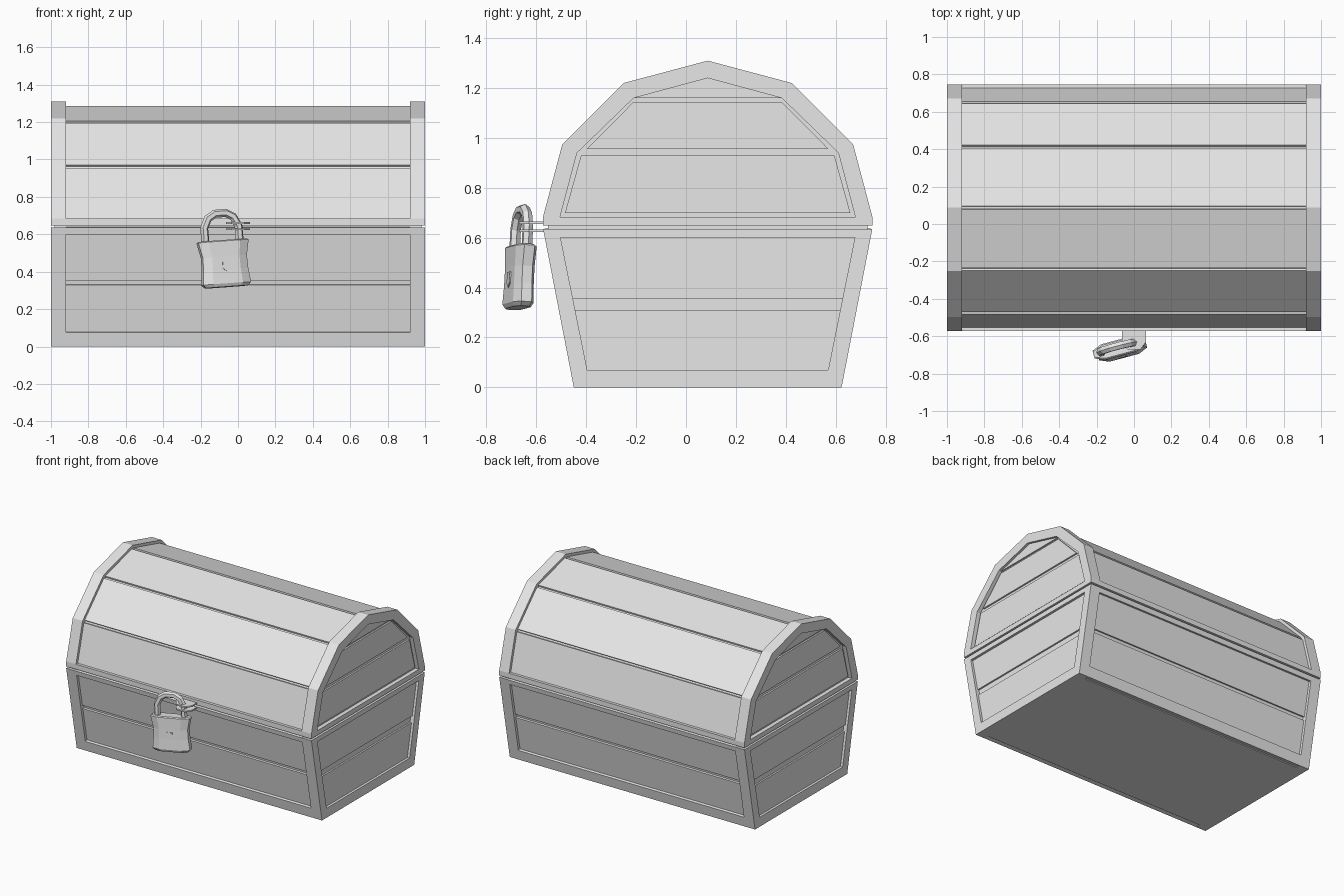
import bpy, bmesh
from math import radians
from mathutils import Vector, Euler

if "Cube" in bpy.data.objects:
    bpy.data.objects.remove(bpy.data.objects["Cube"], do_unlink=True)

grey = bpy.data.materials.new("plain grey")
grey.use_nodes = True
grey.diffuse_color = (0.8, 0.8, 0.8, 1)
grey.node_tree.nodes["Principled BSDF"].inputs["Base Color"].default_value = (0.8, 0.8, 0.8, 1)

MID = 0.087      # depth centre of the chest
POST = 0.92      # inner side of the end frames
SEAM = 0.648     # underside of the lid


def finish(name, bm):
    bmesh.ops.recalc_face_normals(bm, faces=bm.faces[:])
    mesh = bpy.data.meshes.new(name)
    bm.to_mesh(mesh)
    bm.free()
    mesh.materials.append(grey)
    ob = bpy.data.objects.new(name, mesh)
    bpy.context.collection.objects.link(ob)
    return ob


def loft(name, loops, closed=False):
    """Skin matching loops of points; cap the ends or close into a ring."""
    bm = bmesh.new()
    rows = [[bm.verts.new(p) for p in loop] for loop in loops]
    n = len(rows[0])
    pairs = list(zip(rows, rows[1:])) + ([(rows[-1], rows[0])] if closed else [])
    for a, b in pairs:
        for i in range(n):
            j = (i + 1) % n
            bm.faces.new((a[i], a[j], b[j], b[i]))
    if not closed:
        bm.faces.new(rows[0])
        bm.faces.new(rows[-1])
    return finish(name, bm)


def mirror_loop(half):
    """Full outline from (half depth, height) points listed bottom to top."""
    left = [(-h, z) for h, z in reversed(half) if h > 0]
    return list(half) + left


def at(x, loop):
    return [(x, MID + y, z) for y, z in loop]


def prism(name, loop, x0, x1):
    return loft(name, [at(x0, loop), at(x1, loop)])


def end_frame(name, outer, inner, side):
    a, b = mirror_loop(outer), mirror_loop(inner)
    x0, x1 = side * POST, side
    loft(name, [at(x0, a), at(x1, a), at(x1, b), at(x0, b)], closed=True)


def strip(name, p, q, top, bottom):
    """Board running along x on the slope p-q, on front and back."""
    p, q = Vector(p), Vector(q)
    d = (q - p).normalized()
    n = Vector((d.y, -d.x))
    quad = [p + n * top, q + n * top, q + n * bottom, p + n * bottom]
    for side, label in ((-1, "front"), (1, "back")):
        prism(f"{label}_{name}", [(side * v.x, v.y) for v in quad], -POST, POST)


# Outlines of the box and the faceted lid; each hole matches its outline point for point
box = [(0.537, 0), (0.66, 0.635)]
box_hole = [(0.483, 0.07), (0.59, 0.60)]
lid = [(0.66, SEAM), (0.66, 0.685), (0.583, 0.975), (0.338, 1.22), (0, 1.31)]
lid_hole = [(0.592, 0.683), (0.5875, 0.70), (0.524, 0.94), (0.297, 1.16), (0, 1.24)]


def on_box(z):
    return Vector(box[0]).lerp(Vector(box[1]), z / box[1][1])


# Cores behind the boards, and the tongue in the seam
prism("box_core", mirror_loop([(h - 0.035, z) for h, z in box]), -0.97, 0.97)
lid_core = [(h * 0.95, SEAM + (z - SEAM) * 0.95) for h, z in lid]
prism("lid_core", mirror_loop(lid_core), -0.97, 0.97)
prism("seam_tongue", mirror_loop([(0.64, 0.61), (0.64, 0.67)]), -0.98, 0.98)

# Box rails and boards
strip("bottom_rail", on_box(0), on_box(0.075), 0, -0.05)
strip("top_rail", on_box(0.6), on_box(0.635), 0, -0.05)
strip("lower_board", on_box(0.075), on_box(0.325), -0.02, -0.05)
strip("upper_board", on_box(0.35), on_box(0.6), -0.02, -0.05)

# Lid rail and one board per facet
strip("lid_rail", lid[0], lid[1], 0, -0.05)
for i in range(1, 4):
    p, q = Vector(lid[i]), Vector(lid[i + 1])
    gap = (q - p).normalized() * 0.015
    start = p + gap if i > 1 else p
    strip(f"lid_board_{i}", start, q - gap, -0.02, -0.045)

# End frames and end boards
end_boards = {
    "lower_board": [(0.485, 0.07), (0.535, 0.31)],
    "upper_board": [(0.545, 0.355), (0.595, 0.60)],
    "lid_board": [(0.572, 0.70), (0.508, 0.93)],
    "lid_upper_board": [(0.485, 0.955), (0.297, 1.145)],
    "lid_gable_board": [(0.297, 1.16), (0, 1.24)],
}
for side, label in ((-1, "right"), (1, "left")):
    end_frame(f"{label}_box_frame", box, box_hole, side)
    end_frame(f"{label}_lid_frame", lid, lid_hole, side)
    for name, half in end_boards.items():
        prism(f"{label}_end_{name}", mirror_loop(half), side * 0.96, side * 0.982)

# Hasp plates
plate = [(-0.065, -0.55), (0.065, -0.55), (0.065, -0.63), (0.035, -0.67),
         (-0.035, -0.67), (-0.065, -0.63)]
for z, label in ((0.622, "lower"), (0.655, "upper")):
    loft(f"{label}_hasp_plate", [[(x, y, z + t) for x, y in plate] for t in (0, 0.01)])


# Padlock, hanging at a slight angle
def hang(ob):
    ob.location = (-0.073, -0.668, 0.45)
    ob.rotation_euler = Euler((radians(-4), radians(-4), radians(15)))


def lock_ring(w, t, z):
    quarter = [(w, t * 0.5), (w * 0.62, t)]
    right = quarter + [(-x, y) for x, y in reversed(quarter)]
    return [(x, y, z) for x, y in right + [(-x, -y) for x, y in right]]


body_rows = [(0.115, 0.034, -0.132), (0.133, 0.043, -0.115), (0.124, 0.041, -0.04),
             (0.122, 0.041, 0.03), (0.139, 0.043, 0.112), (0.13, 0.036, 0.118)]
hang(loft("padlock_body", [lock_ring(*row) for row in body_rows]))

keyhole = [(0, -0.052), (0.021, -0.035), (0.021, 0.01), (-0.021, 0.01), (-0.021, -0.035)]
hang(loft("keyhole_plate", [[(x, y, z) for x, z in keyhole] for y in (-0.046, -0.039)]))

arch = [(-0.095, 0.1), (-0.095, 0.19), (-0.07, 0.24), (-0.03, 0.263),
        (0.03, 0.263), (0.07, 0.24), (0.095, 0.19), (0.095, 0.1)]
curve = bpy.data.curves.new("padlock_shackle", "CURVE")
curve.dimensions = "3D"
curve.bevel_depth = 0.022
curve.bevel_resolution = 1
line = curve.splines.new("POLY")
line.points.add(len(arch) - 1)
for point, (x, z) in zip(line.points, arch):
    point.co = (x, 0, z, 1)
line.use_smooth = False
curve.materials.append(grey)
shackle = bpy.data.objects.new("padlock_shackle", curve)
bpy.context.collection.objects.link(shackle)
hang(shackle)
bpy.context.view_layer.objects.active = shackle
shackle.select_set(True)
bpy.ops.object.convert(target="MESH")
